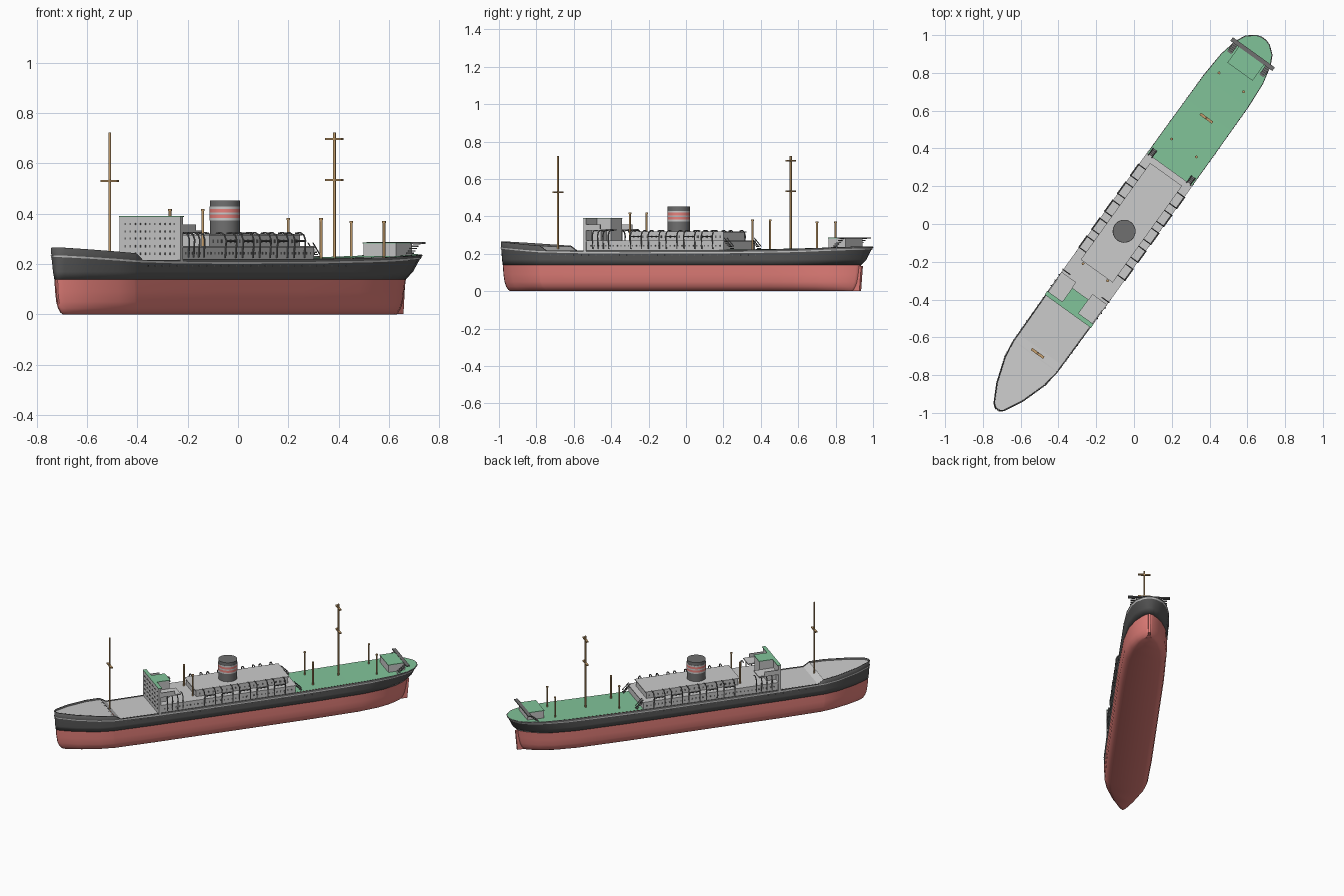
import bpy, bmesh, math
from mathutils import Matrix, Vector

# Ship frame: local x runs bow to stern, local y to port
M = Matrix.Translation((-0.012, 0.009, 0)) @ Matrix.Rotation(math.radians(54.3), 4, 'Z')

def mat(name, c):
    m = bpy.data.materials.new(name)
    m.diffuse_color = (*c, 1)
    return m
RED = mat("hull_red", (0.80, 0.22, 0.20))
BLACK = mat("black", (0.10, 0.10, 0.10))
GREEN = mat("deck_green", (0.22, 0.55, 0.32))
WOOD = mat("wood", (0.55, 0.34, 0.15))
DARK = mat("dark_grey", (0.16, 0.16, 0.16))
GREY = mat("grey", (0.52, 0.52, 0.52))

def finish(name, bm, m=None, smooth=None):
    bmesh.ops.recalc_face_normals(bm, faces=bm.faces)
    me = bpy.data.meshes.new(name)
    bm.to_mesh(me); bm.free()
    ob = bpy.data.objects.new(name, me)
    bpy.context.collection.objects.link(ob)
    ob.matrix_world = M
    me.materials.append(m or GREY)
    if smooth:
        bpy.ops.object.select_all(action='DESELECT')
        ob.select_set(True)
        bpy.context.view_layer.objects.active = ob
        bpy.ops.object.shade_smooth_by_angle(angle=math.radians(smooth))
    return ob

def boxes(name, spans, m=None):
    # each span: x0, x1, y0, y1, z0, z1
    bm = bmesh.new()
    for a, b, c, d, e, f in spans:
        S = Matrix.Diagonal((b - a, d - c, f - e, 1))
        bmesh.ops.create_cube(bm, size=1, matrix=Matrix.Translation(((a+b)/2, (c+d)/2, (e+f)/2)) @ S)
    return finish(name, bm, m)

def rods(name, segs, r, m, n=8):
    bm = bmesh.new()
    for p, q in segs:
        p, q = Vector(p), Vector(q)
        d = q - p
        R = Vector((0, 0, 1)).rotation_difference(d).to_matrix().to_4x4()
        bmesh.ops.create_cone(bm, cap_ends=True, segments=n, radius1=r, radius2=r, depth=d.length,
                              matrix=Matrix.Translation((p + q) / 2) @ R)
    return finish(name, bm, m, 50)

def interp(tab, x):
    for (a, va), (b, vb) in zip(tab, tab[1:]):
        if x <= b:
            return va + (vb - va) * max(0, (x - a)) / (b - a)
    return tab[-1][1]

# Deck outline (half widths) and sheer line
OUT = [(-1.222, 0.012), (-1.205, 0.035), (-1.108, 0.086), (-0.97, 0.132), (-0.88, 0.145), (-0.6, 0.148),
       (0.5, 0.148), (0.85, 0.146), (1.0, 0.137), (1.10, 0.115), (1.155, 0.088), (1.19, 0.045), (1.2, 0.015)]
LOW = [(-1.222, 0.004), (-1.205, 0.022), (-1.108, 0.074), (-0.97, 0.125), (-0.88, 0.142), (-0.6, 0.148),
       (0.5, 0.148), (0.85, 0.140), (1.0, 0.118), (1.10, 0.082), (1.155, 0.048), (1.19, 0.02), (1.2, 0.008)]
SHEER = [(-1.222, 0.266), (-0.87, 0.243), (-0.83, 0.217), (0.3, 0.219), (0.8, 0.226), (1.2, 0.236)]
LINE = [(-1.222, 0.228), (-0.87, 0.208), (-0.5, 0.201), (0.3, 0.202), (0.8, 0.208), (1.2, 0.222)]
STATIONS = sorted([s for s, _ in OUT] + [-0.87, -0.83, -0.3, 0.0, 0.3, 0.7])

def loft(name, levels, m, smooth, close=False):
    # each level: z or sheer table, bow x, stern x, width factor, blend to deck outline
    bm = bmesh.new()
    rings = []
    for z, bow, stern, k, mix in levels:
        pts = []
        for s in STATIONS:
            w = (interp(LOW, s) * (1 - mix) + interp(OUT, s) * mix) * k
            x = bow + (s + 1.222) / 2.422 * (stern - bow)
            pts.append((x, w, interp(z, s) if isinstance(z, list) else z))
        ring = pts + [(x, -w, zz) for x, w, zz in reversed(pts)]
        rings.append([bm.verts.new(p) for p in ring])
    for a, b in zip(rings, rings[1:]):
        for i in range(len(a)):
            j = (i + 1) % len(a)
            bm.faces.new((a[i], a[j], b[j], b[i]))
    if close:
        n = len(rings[0])
        for i in range(n // 2 - 1):
            bm.faces.new((rings[0][i], rings[0][i+1], rings[0][n-2-i], rings[0][n-1-i]))
    return finish(name, bm, m, smooth)

# Hull: red bottom, black topsides, pale sheer stripe
loft("hull_bottom", [(0, -1.165, 1.09, 0.70, 0), (0.008, -1.18, 1.10, 0.82, 0), (0.025, -1.193, 1.11, 0.93, 0),
                     (0.05, -1.203, 1.12, 0.985, 0), (0.09, -1.21, 1.128, 1, 0), (0.14, -1.214, 1.135, 1, 0.1)], RED, 40, True)
top = loft("hull_topsides", [(0.14, -1.214, 1.135, 1, 0.1), (0.17, -1.217, 1.165, 1, 0.45),
                             (LINE, -1.22, 1.19, 1, 0.85), (SHEER, -1.222, 1.2, 1, 1)], BLACK, 40)
sol = top.modifiers.new("thickness", 'SOLIDIFY')
sol.thickness = 0.006
loft("sheer_stripe", [(LINE, -1.223, 1.193, 1.012, 0.87), ([(s, z + 0.007) for s, z in LINE], -1.224, 1.197, 1.012, 0.92)], GREY, 40)

# Decks following the outline
def deck(name, x0, x1, drop, m):
    bm = bmesh.new()
    xs = [x0] + [s for s in STATIONS if x0 < s < x1] + [x1]
    rows = []
    for x in xs:
        w, z = interp(OUT, x) - 0.003, interp(SHEER, x) - drop
        rows.append((bm.verts.new((x, w, z)), bm.verts.new((x, -w, z))))
    for a, b in zip(rows, rows[1:]):
        bm.faces.new((a[0], a[1], b[1], b[0]))
    return finish(name, bm, m)
deck("forecastle_deck", -1.215, -0.87, 0.010, GREY)
deck("well_deck", -0.87, 0.34, 0.004, GREY)
deck("aft_deck", 0.34, 1.197, -0.002, GREEN)
boxes("forecastle_bulkhead", [(-0.876, -0.868, -0.142, 0.142, 0.20, 0.234)])

# Rudder, angled stern post
rud = boxes("rudder", [(1.07, 1.148, -0.008, 0.008, 0.002, 0.135)], RED)
for v in rud.data.vertices:
    if v.co.z < 0.05:
        v.co.x -= 0.012 if v.co.x > 1.1 else 0

# Superstructure
boxes("lower_house", [(-0.565, 0.34, -0.143, 0.143, 0.205, 0.268)])
boxes("upper_house", [(-0.31, 0.305, -0.098, 0.098, 0.268, 0.314)])
boxes("upper_house_roof", [(-0.318, 0.312, -0.104, 0.104, 0.314, 0.320)])
boxes("boat_deck_edge", [(-0.565, 0.345, -0.149, 0.149, 0.266, 0.272)])

# Bridge: full-width front screen, centre block, wings, green roof
boxes("bridge_front", [(-0.578, -0.562, -0.150, 0.150, 0.205, 0.388)])
boxes("bridge_block", [(-0.562, -0.47, -0.05, 0.05, 0.272, 0.388)])
boxes("bridge_wings", [(-0.562, -0.43, y, y + 0.095, 0.326, 0.333) for y in (-0.148, 0.053)]
      + [(-0.562, -0.47, y - 0.003, y + 0.003, 0.333, 0.358) for y in (-0.145, 0.145)]
      + [(-0.562, -0.50, -0.10, 0.10, 0.272, 0.326)])
boxes("bridge_roof", [(-0.580, -0.556, -0.151, 0.151, 0.388, 0.392), (-0.556, -0.466, -0.053, 0.053, 0.388, 0.392)], GREEN)

# Windows and portholes
win = [(-0.580, -0.577, y - 0.003, y + 0.003, z, z + 0.009)
       for z in (0.237, 0.267, 0.297, 0.325, 0.355) for y in [-0.12 + i * 0.024 for i in range(11)]]
for sg in (-1, 1):
    win += [(x, x + 0.008, sg * 0.143 - 0.0015, sg * 0.143 + 0.0015, 0.238, 0.248)
            for x in [-0.54 + i * 0.025 for i in range(35)]]
    win += [(x, x + 0.010, sg * 0.098 - 0.0015, sg * 0.098 + 0.0015, 0.285, 0.297)
            for x in [-0.29 + i * 0.03 for i in range(20)]]
    win += [(x, x + 0.006, sg * 0.148 - 0.0015, sg * 0.148 + 0.0015, 0.19, 0.196)
            for x in [-0.8 + i * 0.05 for i in range(28)]]
boxes("windows", win, DARK)

# Davits in pairs with a bar between, plus wing struts
segs = []
for sg in (-1, 1):
    def davit(x, lift=0):
        pr = [(0.147, 0.225), (0.151, 0.295), (0.143, 0.315), (0.125, 0.325), (0.102, 0.322)]
        return [((x, sg * a[0], a[1] + lift), (x, sg * b[0], b[1] + lift)) for a, b in zip(pr, pr[1:])]
    for i in range(5):
        a = -0.27 + i * 0.117
        segs += davit(a) + davit(a + 0.072)
        segs.append(((a, sg * 0.150, 0.292), (a + 0.072, sg * 0.150, 0.292)))
    for x in (-0.52, -0.485, -0.45, -0.415):
        segs += davit(x, 0.002)
rods("davits", segs, 0.0035, DARK, 6)

# Funnel with bands
FX, FY, F = -0.062, 0.005, 0.06
rods("funnel", [((FX, FY, 0.31), (FX, FY, 0.452))], F, DARK, 32)
for nm, m, zs in (("funnel_grey_bands", GREY, ((0.420, 0.430), (0.397, 0.406), (0.374, 0.383))),
                  ("funnel_red_bands", RED, ((0.406, 0.420), (0.383, 0.397)))):
    rods(nm, [((FX, FY, a), (FX, FY, b)) for a, b in zs], F + 0.001, m, 32)

# Masts with crosstrees, and derrick posts
def local(x, y):
    p = M.inverted() @ Vector((x, y, 0))
    return p.x, p.y
for nm, (x, y), bars in (("fore_mast", local(-0.51, -0.685), (0.53,)), ("main_mast", local(0.383, 0.56), (0.535, 0.697))):
    rods(nm, [((x, y, 0.205), (x, y, 0.722))], 0.0055, WOOD)
    boxes(nm + "_crosstrees", [(x - 0.007, x + 0.007, y - 0.04, y + 0.04, z - 0.004, z + 0.004) for z in bars], WOOD)
posts = [(-0.27, -0.21, 0.27, 0.42), (-0.14, -0.30, 0.27, 0.42), (0.2, 0.45, 0.22, 0.383),
         (0.33, 0.355, 0.22, 0.383), (0.45, 0.80, 0.22, 0.372), (0.58, 0.70, 0.22, 0.372)]
rods("derrick_posts", [((*local(x, y), a), (*local(x, y), b)) for x, y, a, b in posts], 0.0055, WOOD)
rods("derrick_post_caps", [((*local(x, y), b - 0.008), (*local(x, y), b)) for x, y, a, b in posts], 0.0075, WOOD)

# Aft docking bridge with stairs, and ladders at the house end
boxes("aft_house", [(0.985, 1.095, -0.08, 0.08, 0.225, 0.282)])
boxes("aft_house_roof", [(0.982, 1.09, -0.082, 0.082, 0.282, 0.286)], GREEN)
boxes("docking_bridge", [(1.085, 1.108, -0.137, 0.137, 0.281, 0.288)], DARK)
steps = [(1.03 + i * 0.011, 1.041 + i * 0.011, y - 0.014, y + 0.014, 0.231 + i * 0.0095, 0.236 + i * 0.0095)
         for i in range(6) for y in (-0.105, 0.105)]
steps += [(0.34 + i * 0.009, 0.349 + i * 0.009, y - 0.012, y + 0.012, 0.263 - i * 0.009, 0.268 - i * 0.009)
          for i in range(5) for y in (-0.125, 0.125)]
boxes("stairs", steps, DARK)
rods("ladder_rails", [((0.34, y, 0.285), (0.385, y, 0.24)) for y in (-0.137, -0.113, 0.113, 0.137)], 0.0025, DARK, 6)
